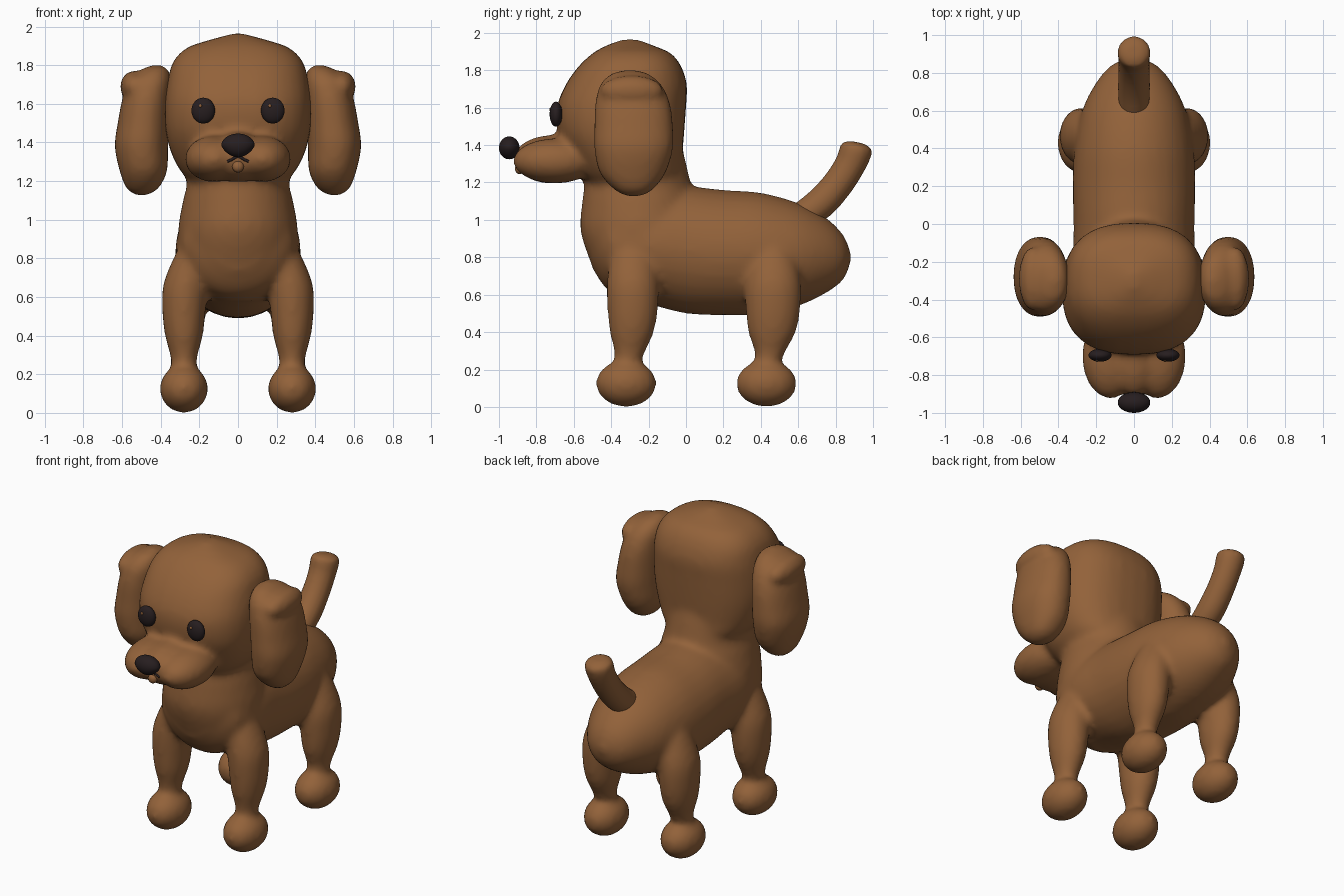
import bpy, bmesh, math
from mathutils import Vector, Matrix

cube = bpy.data.objects.get("Cube")
if cube:
    bpy.data.objects.remove(cube)


def material(name, rgb):
    m = bpy.data.materials.new(name)
    m.use_nodes = True
    m.diffuse_color = (*rgb, 1)
    bsdf = m.node_tree.nodes["Principled BSDF"]
    bsdf.inputs["Base Color"].default_value = (*rgb, 1)
    bsdf.inputs["Roughness"].default_value = 0.8
    return m


BROWN = material("brown fur", (0.29, 0.122, 0.042))
DARK = material("dark nose and eyes", (0.02, 0.013, 0.014))


def spline(stations, steps=5):
    """Catmull-Rom interpolation through tuples of any length."""
    pts = [Vector(s) for s in stations]
    pts = [pts[0]] + pts + [pts[-1]]
    out = []
    for a, b, c, d in zip(pts, pts[1:], pts[2:], pts[3:]):
        for i in range(steps):
            t = i / steps
            out.append(0.5 * (2 * b + (c - a) * t + (2 * a - 5 * b + 4 * c - d) * t * t
                              + (3 * b - a - 3 * c + d) * t ** 3))
    return out + [pts[-1]]


def loft(bm, stations, frame, power=2.0, sides=32):
    """Skin superellipse rings; frame gives (centre, u axis, v axis, ru, rv)."""
    rings = []
    for s in spline(stations):
        centre, u, v, ru, rv = frame(s)
        ring = []
        for k in range(sides):
            a = 2 * math.pi * k / sides
            c, n = math.cos(a), math.sin(a)
            c = math.copysign(abs(c) ** (2 / power), c)
            n = math.copysign(abs(n) ** (2 / power), n)
            ring.append(bm.verts.new(centre + u * (c * max(ru, .004)) + v * (n * max(rv, .004))))
        rings.append(ring)
    faces = [bm.faces.new(rings[0]), bm.faces.new(rings[-1])]
    for r, q in zip(rings, rings[1:]):
        for k in range(sides):
            j = (k + 1) % sides
            faces.append(bm.faces.new((r[k], r[j], q[j], q[k])))
    bmesh.ops.recalc_face_normals(bm, faces=faces)


X, Y, Z = Vector((1, 0, 0)), Vector((0, 1, 0)), Vector((0, 0, 1))


def along_y(s):          # y, z, half width, half height
    return Vector((0, s[0], s[1])), X, Z, s[2], s[3]


def along_z(s):          # z, x, y, half width, half depth
    return Vector((s[1], s[2], s[0])), X, Y, s[3], s[4]


def ball(bm, centre, radii):
    mat = Matrix.Translation(centre) @ Matrix.Diagonal((*radii, 1))
    bmesh.ops.create_uvsphere(bm, u_segments=32, v_segments=20, radius=1, matrix=mat)


def finish(bm, name, mat, voxel=None, smooth=6):
    me = bpy.data.meshes.new(name)
    bm.to_mesh(me)
    bm.free()
    me.materials.append(mat)
    me.polygons.foreach_set("use_smooth", [True] * len(me.polygons))
    ob = bpy.data.objects.new(name, me)
    bpy.context.collection.objects.link(ob)
    if voxel:
        rm = ob.modifiers.new("blend", "REMESH")
        rm.mode, rm.voxel_size, rm.use_smooth_shade = "VOXEL", voxel, True
        sm = ob.modifiers.new("soften", "SMOOTH")
        sm.factor, sm.iterations = 0.5, smooth
    return ob


# Body: torso, neck, head, muzzle and legs blended into one skin
bm = bmesh.new()
loft(bm, [(-.5, .92, .16, .18), (-.4, .88, .28, .27), (-.2, .86, .32, .31), (0, .84, .32, .34),
          (.2, .825, .325, .335), (.4, .82, .315, .325), (.6, .815, .275, .275),
          (.75, .81, .2, .2), (.84, .80, .12, .12), (.88, .8, .03, .03)], along_y)
loft(bm, [(.58, 0, -.27, .1, .08), (.68, 0, -.26, .24, .2), (.8, 0, -.24, .3, .28),
          (.95, 0, -.24, .31, .325), (1.1, 0, -.25, .285, .305), (1.2, 0, -.26, .265, .285),
          (1.35, 0, -.29, .3, .28)], along_z)
loft(bm, [(1.17, 0, -.28, .2, .2), (1.23, 0, -.29, .28, .27), (1.33, 0, -.32, .34, .3),
          (1.46, 0, -.345, .375, .335), (1.6, 0, -.345, .38, .345), (1.72, 0, -.32, .365, .325),
          (1.82, 0, -.3, .335, .275), (1.89, 0, -.29, .265, .21), (1.93, 0, -.3, .15, .13),
          (1.965, 0, -.3, .02, .04)], along_z, 2.5)
for side in (-1, 1):
    ball(bm, (side * .125, -.7, 1.315), (.15, .225, .12))
ball(bm, (0, -.7, 1.35), (.13, .21, .105))
ball(bm, (0, -.72, 1.3), (.2, .18, .105))
for side in (-1, 1):
    for y, depth in ((-.285, 1), (.465, 1.08)):
        x = side * .28
        loft(bm, [(.9, side * .2, y, .08, .08), (.8, side * .235, y, .1, .12),
                  (.66, side * .27, y, .118, .138 * depth), (.52, x, y, .112, .135 * depth),
                  (.4, x, y - .005, .098, .118 * depth), (.3, x, y - .015, .072, .085),
                  (.24, x, y - .025, .066, .072), (.16, x, y - .03, .07, .07)], along_z)
        ball(bm, (side * .28, y - .035, .125), (.125, .162, .125))
body = finish(bm, "body", BROWN, .02, 8)

# Floppy ears with a folded lump near the top
for label, side in (("right", -1), ("left", 1)):
    bm = bmesh.new()
    loft(bm, [(1.125, side * .5, -.28, .02, .03), (1.16, side * .495, -.28, .08, .1),
              (1.25, side * .49, -.285, .122, .175), (1.38, side * .5, -.28, .138, .21),
              (1.5, side * .49, -.28, .133, .21), (1.62, side * .475, -.285, .125, .2),
              (1.72, side * .455, -.295, .11, .165), (1.78, side * .43, -.3, .065, .1),
              (1.8, side * .42, -.3, .02, .03)], along_z, 2.2)
    ball(bm, (side * .535, -.29, 1.69), (.075, .17, .082))
    finish(bm, label + "_ear", BROWN, .02, 4)


# Tail sweeping up and back
def along_tail(s):       # y, z, radius, lean of the ring
    return Vector((0, s[0], s[1])), X, Vector((0, math.cos(s[3]), -math.sin(s[3]))), s[2], s[2]


bm = bmesh.new()
loft(bm, [(.6, 1.0, .08, .8), (.72, 1.09, .085, .8), (.81, 1.19, .083, .65), (.875, 1.29, .083, .45),
          (.905, 1.36, .087, .25), (.912, 1.395, .08, .2), (.915, 1.415, .04, .2)], along_tail)
finish(bm, "tail", BROWN, .015, 4)

# Nose: wide at the top, narrowing downward
bm = bmesh.new()
ball(bm, (0, -.945, 1.385), (.086, .055, .061))
for v in bm.verts:
    v.co.x *= 1 + 3.5 * min(0, v.co.z - 1.385)
finish(bm, "nose", DARK)

# Eyes with a small glint
for label, side in (("right", -1), ("left", 1)):
    bm = bmesh.new()
    ball(bm, (side * .18, -.695, 1.565), (.061, .034, .067))
    finish(bm, label + "_eye", DARK)
    bm = bmesh.new()
    ball(bm, (side * .18 - .015, -.725, 1.59), (.008, .006, .009))
    finish(bm, label + "_eye_glint", BROWN)

# Mouth strokes laid on the muzzle, and the little lip below them
bpy.context.view_layer.update()
skin = body.evaluated_get(bpy.context.evaluated_depsgraph_get())


def on_muzzle(x, z):
    hit, point, _, _ = skin.ray_cast(Vector((x, -2, z)), Y)
    return point if hit else Vector((x, -.9, z))


for label, side in (("right", -1), ("left", 1)):
    curve = bpy.data.curves.new(label + "_mouth_line", "CURVE")
    curve.dimensions, curve.bevel_depth = "3D", .007
    curve.use_fill_caps = True
    line = curve.splines.new("POLY")
    path = [(-.01, 1.338), (.015, 1.322), (.035, 1.31), (.055, 1.302)]
    line.points.add(len(path) - 1)
    for p, (x, z) in zip(line.points, path):
        p.co = (*on_muzzle(side * x, z), 1)
    curve.materials.append(DARK)
    bpy.context.collection.objects.link(bpy.data.objects.new(label + "_mouth_line", curve))

bm = bmesh.new()
ball(bm, on_muzzle(0, 1.275), (.03, .025, .03))
finish(bm, "lip", BROWN)
